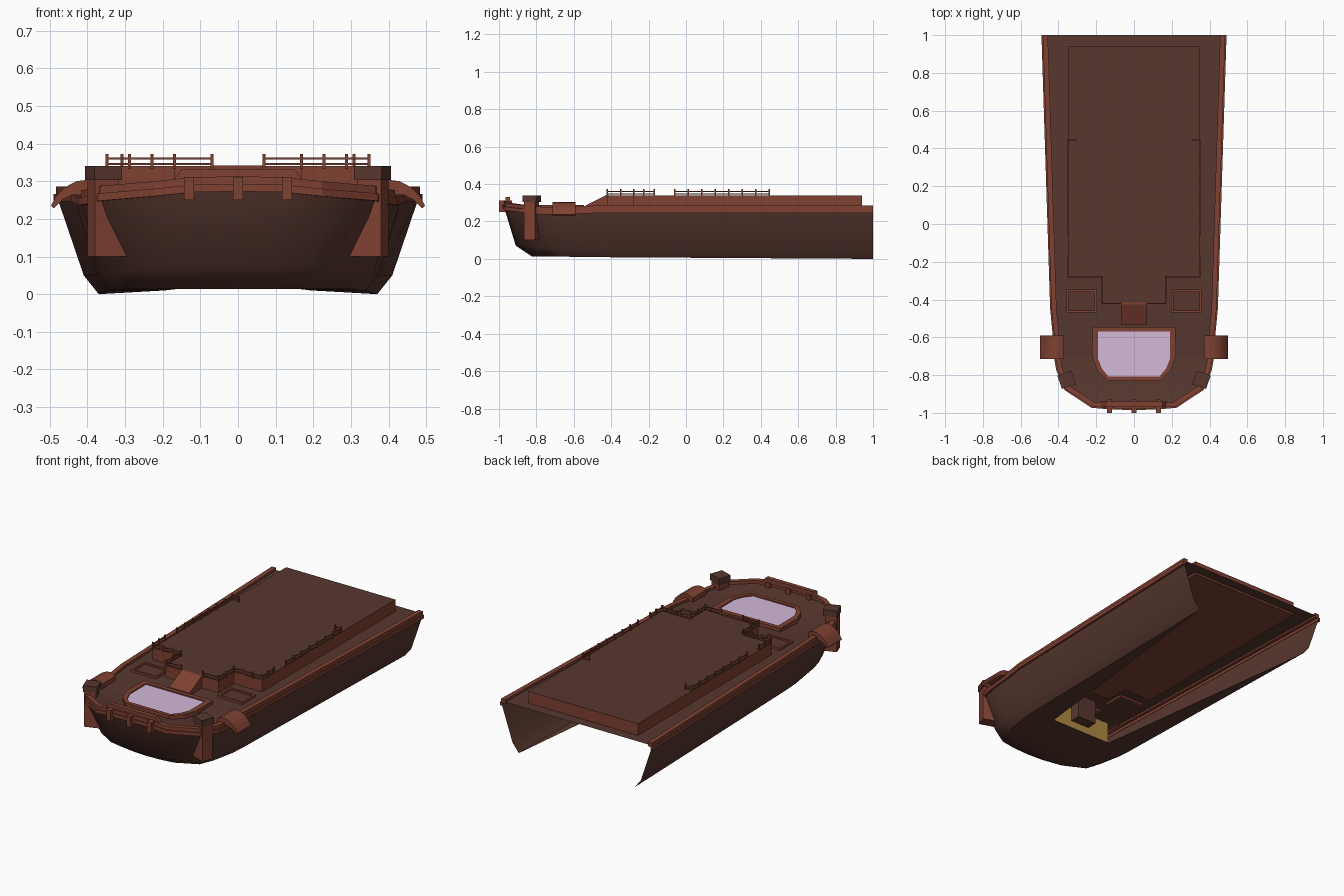
import bpy, bmesh, math
from mathutils import Vector, Matrix

if "Cube" in bpy.data.objects:
    bpy.data.objects.remove(bpy.data.objects["Cube"])


def material(name, rgb):
    m = bpy.data.materials.new(name)
    lin = [((c / 255 + 0.055) / 1.055) ** 2.4 for c in rgb]
    m.diffuse_color = (*lin, 1)
    m.use_nodes = True
    m.node_tree.nodes["Principled BSDF"].inputs["Base Color"].default_value = m.diffuse_color
    return m


BROWN = material("dark_brown", (88, 55, 47))
RUST = material("rust_trim", (128, 65, 50))
GLASS = material("pale_lilac", (212, 184, 217))
YELLOW = material("ochre", (176, 138, 66))


def finish(name, bm, mats, rule=None, smooth=None):
    bmesh.ops.remove_doubles(bm, verts=bm.verts, dist=1e-5)
    bmesh.ops.recalc_face_normals(bm, faces=bm.faces)
    bm.normal_update()
    if rule:
        for f in bm.faces:
            f.material_index = rule(f)
    me = bpy.data.meshes.new(name)
    bm.to_mesh(me)
    bm.free()
    for m in mats:
        me.materials.append(m)
    ob = bpy.data.objects.new(name, me)
    bpy.context.collection.objects.link(ob)
    if smooth:
        me.shade_smooth()
        me.set_sharp_from_angle(angle=math.radians(smooth))
    return ob


def mirror(half):
    """Half path (+x, stern to bow centre) -> full path."""
    return half + [(-p[0], *p[1:]) for p in reversed(half) if abs(p[0]) > 1e-6]


def loft(bm, rows, closed=False):
    grid = [[bm.verts.new(p) for p in r] for r in rows]
    n = len(grid)
    for i in range(n if closed else n - 1):
        a, b = grid[i], grid[(i + 1) % n]
        for j in range(len(a) - 1):
            if (a[j].co - b[j].co).length + (a[j + 1].co - b[j + 1].co).length > 1e-5:
                bm.faces.new((a[j], a[j + 1], b[j + 1], b[j]))
    return grid


def add_prism(bm, pts, depth):
    base = [bm.verts.new(p) for p in pts]
    top = [bm.verts.new(Vector(p) + Vector(depth)) for p in pts]
    bm.faces.new(base[::-1])
    bm.faces.new(top)
    for i in range(len(pts)):
        j = (i + 1) % len(pts)
        bm.faces.new((base[i], base[j], top[j], top[i]))


def prism(name, pts, depth, mats, rule=None, smooth=None):
    bm = bmesh.new()
    add_prism(bm, pts, depth)
    return finish(name, bm, mats, rule, smooth)


def box(name, x0, x1, y0, y1, z0, z1, mats, rule=None):
    return prism(name, [(x0, y0, z0), (x1, y0, z0), (x1, y1, z0), (x0, y1, z0)], (0, 0, z1 - z0), mats, rule)


def bar(bm, a, b, t):
    a, b = Vector(a), Vector(b)
    d = b - a
    m = Matrix.Translation((a + b) / 2) @ d.to_track_quat('Z', 'Y').to_matrix().to_4x4() \
        @ Matrix.Diagonal((t, t, d.length + t * 0.5, 1))
    bmesh.ops.create_cube(bm, size=1, matrix=m)


def top_is_brown(f):
    return 0 if f.normal.z > 0.5 else 1


# Sheer line shared by hull, deck and rail
SHEER = [(.478, 1, .25), (.432, -.45, .25), (.42, -.57, .245), (.413, -.70, .24), (.40, -.77, .242),
         (.36, -.87, .252), (.22, -.962, .264), (.12, -.970, .275), (0, -.973, .277)]
CHINE = [(.41, 1, .05), (.375, -.45, .05), (.37, -.55, .052), (.36, -.65, .055), (.345, -.72, .058),
         (.31, -.81, .062), (.19, -.89, .07), (.10, -.905, .07), (0, -.91, .07)]
KEEL = [(.37, 1, 0), (.34, -.45, .009), (.335, -.53, .010), (.32, -.61, .011), (.31, -.67, .013),
        (.28, -.75, .014), (.16, -.81, .014), (.09, -.82, .014), (0, -.825, .014)]
OPENING = [(.37, 1, 0), (.195, -.45, .010), (.185, -.53, .011), (.177, -.60, .012), (.168, -.67, .013),
           (.165, -.70, .014), (.11, -.70, .014), (.06, -.70, .014), (0, -.70, .014)]

# Hull shell, open at the stern and along the bottom
bm = bmesh.new()
loft(bm, [mirror(r) for r in (SHEER, CHINE, KEEL, OPENING)])
hull = finish("hull", bm, [BROWN], smooth=40)

# Deck
bm = bmesh.new()
loft(bm, [[(s * x, y, z + .022) for x, y, z in SHEER] for s in (1, 0, -1)])
deck = finish("deck", bm, [BROWN])
if sum(p.normal.z for p in deck.data.polygons) < 0:
    deck.data.flip_normals()


# Rail bands swept along the sheer
def sweep(name, path, section, mats):
    path = [Vector(p) for p in path]
    rows = [[] for _ in section]
    for i, p in enumerate(path):
        t = path[min(i + 1, len(path) - 1)] - path[max(i - 1, 0)]
        n = Vector((-t.y, t.x, 0)).normalized()
        if n.dot(Vector((p.x, p.y + .3, 0))) < 0 and p.y < 0.9 or n.x * p.x < 0:
            n = -n
        for row, (o, dz) in zip(rows, section):
            row.append(p + n * o + Vector((0, 0, dz)))
    bm = bmesh.new()
    grid = loft(bm, rows, True)
    for k in (0, -1):
        bm.faces.new([g[k] for g in grid])
    return finish(name, bm, mats)


full = mirror(SHEER)
sweep("lower_rail", full, [(-.004, -.004), (.012, -.004), (.012, .016), (-.004, .016)], [RUST])
sweep("upper_rail", full, [(-.022, .012), (.005, .012), (.005, .036), (-.022, .036)], [RUST])

# Bow bulwark and brackets
prism("bow_bulwark", [(-.17, -.965, .305), (.17, -.965, .305), (.15, -.965, .332), (-.15, -.965, .332)],
      (0, .025, 0), [RUST])
for x in (-.13, 0, .13):
    box("bow_bracket", x - .013, x + .013, -1, -.93, .25, .312, [RUST])

# Raised cabin roof
half = [(.35, .94), (.35, -.28), (.17, -.28), (.17, -.42)]
outline = half + [(-x, y) for x, y in reversed(half)]
prism("cabin_roof", [(x, y, .26) for x, y in outline], (0, 0, .08), [BROWN, RUST], top_is_brown)

# Sloping companionway cover
prism("companionway", [(-.065, -.415, .262), (-.065, -.535, .262), (-.065, -.535, .286), (-.065, -.425, .342),
                       (-.065, -.415, .342)], (.13, 0, 0), [RUST])

# Skylight: frame ring and glass
outer = [(.22, -.545), (.222, -.70), (.195, -.775), (.14, -.83)]
inner = [(.19, -.57), (.19, -.715), (.17, -.765), (.135, -.808)]
ring = lambda pts: pts + [(-x, y) for x, y in reversed(pts)]
ro, ri = ring(outer), ring(inner)
bm = bmesh.new()
rows = [[(x, y, z) for x, y in r + r[:1]] for r, z in ((ro, .255), (ro, .288), (ri, .288), (ri, .255))]
loft(bm, rows, True)
finish("skylight_frame", bm, [RUST])
prism("skylight_glass", [(x, y, .273) for x, y in ri], (0, 0, .008), [GLASS])

for s in (1, -1):
    # Square deck hatches
    cx, cy, w, h, t = .277 * s, -.408, .08, .06, .011
    box("hatch_lid", cx - w + t, cx + w - t, cy - h + t, cy + h - t, .26, .276, [BROWN])
    for k in (-1, 1):
        a, b = sorted((cy + k * h, cy + k * (h - t)))
        box("hatch_frame_end", cx - w, cx + w, a, b, .26, .284, [RUST])
        a, b = sorted((cx + k * w, cx + k * (w - t)))
        box("hatch_frame_side", a, b, cy - h + t, cy + h - t, .26, .284, [RUST])

    # Mooring post with spreading foot, turned with the bow
    out, along = Vector((.945 * s, -.327, 0)), Vector((.327 * s, .945, 0))
    centre = Vector((.357 * s, -.825, 0))
    section = [(.035, .10), (.035, .306), (-.03, .306), (-.03, .24), (-.075, .145), (-.075, .10)]
    prism("mooring_post", [centre + out * u - along * .032 + Vector((0, 0, z)) for u, z in section],
          along * .064, [RUST])
    cap = [(.039, -.038), (.039, .038), (-.039, .038), (-.039, -.038)]
    prism("mooring_post_cap", [centre + out * u + along * v + Vector((0, 0, .304)) for u, v in cap],
          (0, 0, .036), [BROWN])

    # Curved side fender
    upper = [(.37, .29), (.40, .304), (.43, .30), (.46, .284), (.482, .262), (.497, .236)]
    lower = [(.49, .228), (.465, .252), (.44, .264), (.37, .262)]
    prism("side_fender", [(s * x, -.715, z) for x, z in upper + lower], (0, .125, 0), [RUST], smooth=35)

    # Roof guard rails
    runs = [[(.31, .445), (.35, .445), (.35, -.06)],
            [(.35, -.17), (.35, -.28), (.17, -.28), (.17, -.42), (.07, -.42)]]
    bm = bmesh.new()
    for run in runs:
        for (x0, y0), (x1, y1) in zip(run, run[1:]):
            x0, x1 = x0 * s * .995, x1 * s * .995
            for z in (.346, .361):
                bar(bm, (x0, y0, z), (x1, y1, z), .005)
            n = max(1, round(math.hypot(x1 - x0, y1 - y0) / .068))
            for i in range(n + 1):
                f = i / n
                x, y = x0 + (x1 - x0) * f, y0 + (y1 - y0) * f
                bar(bm, (x, y, .335), (x, y, .371), .008)
    me_ob = finish("guard_rail", bm, [RUST])

# Fore cabin below deck: floor, rear wall and stair box
box("fore_cabin_floor", -.2, .2, -.72, -.46, .014, .02, [BROWN])
box("fore_cabin_wall", -.2, .2, -.466, -.46, .02, .14, [YELLOW])
box("stair_box", -.06, .06, -.46, -.40, .06, .20, [BROWN])
